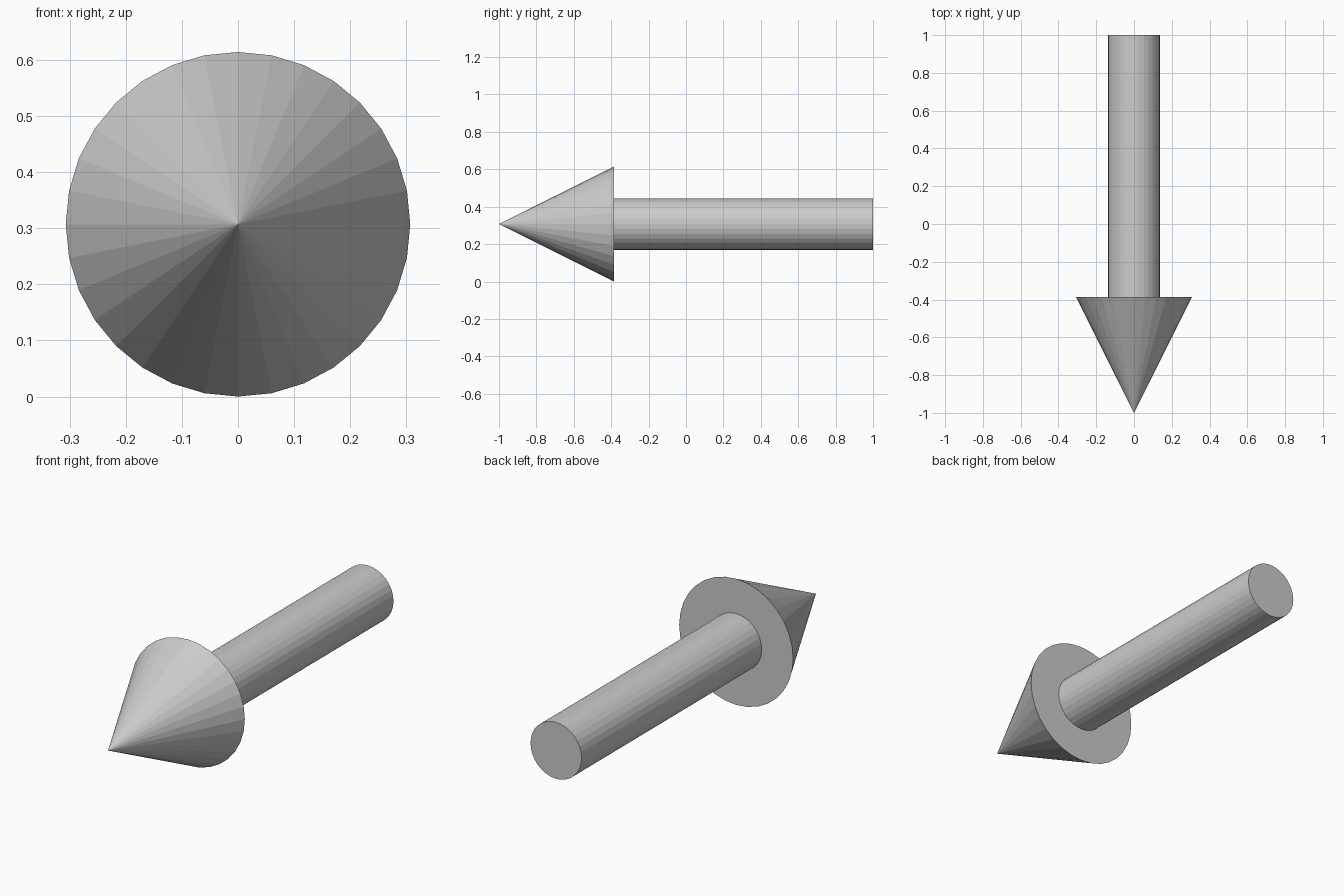
import bpy
from math import radians

if "Cube" in bpy.data.objects:
    bpy.data.objects.remove(bpy.data.objects["Cube"])

R_HEAD, R_SHAFT, SIDES = 0.307, 0.1375, 32
HEAD_LEN = 2 * R_HEAD
Y_TIP, Y_END = -1.0, 1.0
Y_JOIN = Y_TIP + HEAD_LEN
ROT = (radians(90), 0, 0)  # local +z points to -y

# Arrow head: cone with its tip facing the front
bpy.ops.mesh.primitive_cone_add(vertices=SIDES, radius1=R_HEAD, radius2=0, depth=HEAD_LEN,
                                location=(0, (Y_TIP + Y_JOIN) / 2, R_HEAD), rotation=ROT)
bpy.context.object.name = "arrow_head"

# Shaft: cylinder running from the head's base to the back
bpy.ops.mesh.primitive_cylinder_add(vertices=SIDES, radius=R_SHAFT, depth=Y_END - Y_JOIN,
                                    location=(0, (Y_JOIN + Y_END) / 2, R_HEAD), rotation=ROT)
bpy.context.object.name = "arrow_shaft"
